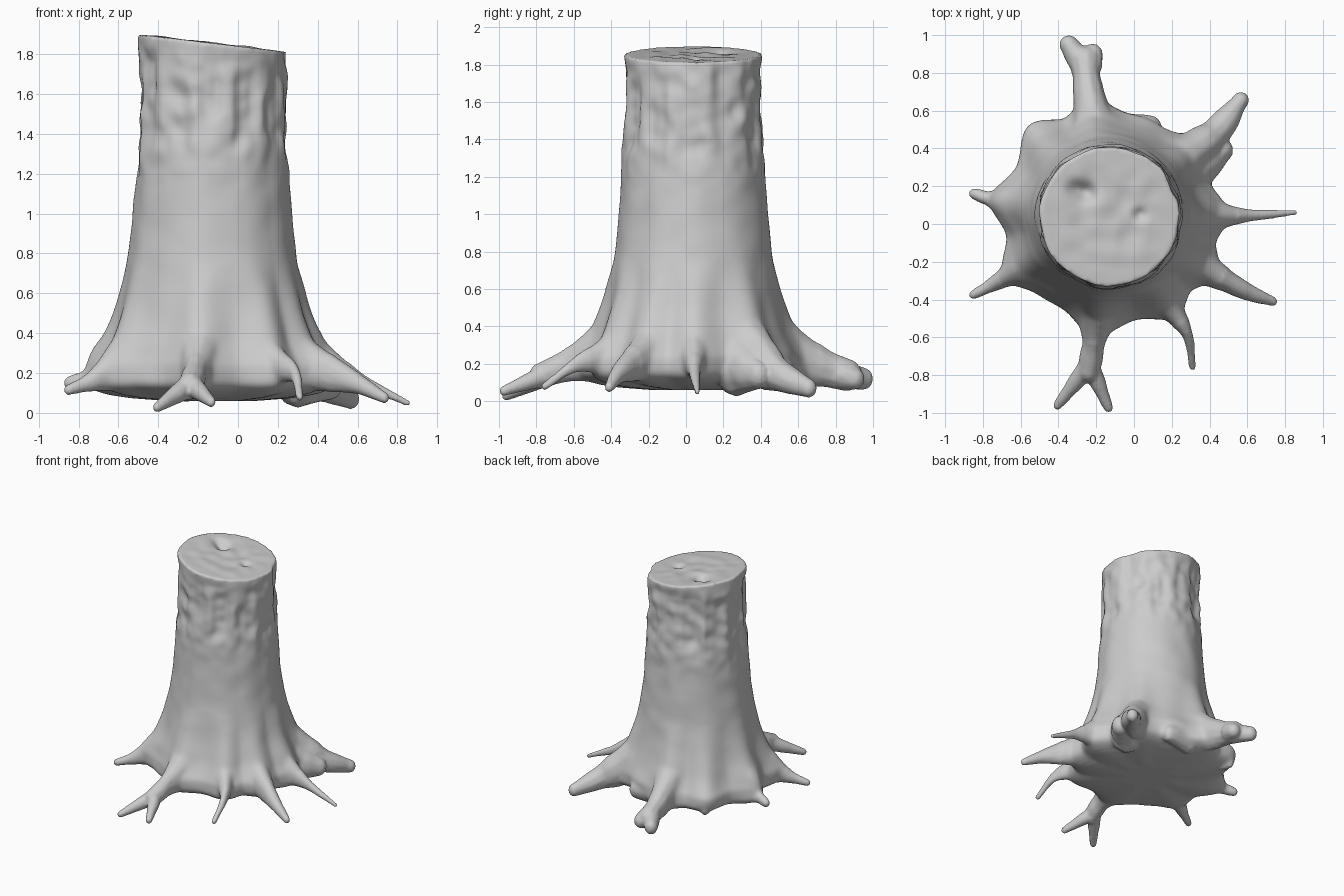
import bpy, bmesh, math, random
from mathutils import Vector, noise

if "Cube" in bpy.data.objects:
    bpy.data.objects.remove(bpy.data.objects["Cube"])

random.seed(4)
AXIS = Vector((-0.13, 0.04, 0))

# main roots: neck x, y, z, width, then tip x, y, z, width
ROOTS = [
    (-.215, -.64, .19, .065, -.24, -.78, .135, .065),  # front
    (.28, -.58, .20, .033, .31, -.755, .08, .02),      # front right
    (.58, -.35, .155, .05, .735, -.41, .075, .026),    # right, forward
    (.60, .045, .165, .038, .85, .06, .05, .016),      # right
    (.43, .48, .15, .085, .565, .655, .07, .048),      # back right
    (-.245, .72, .185, .08, -.26, .86, .14, .08),      # back
    (-.48, .43, .16, .06, -.525, .50, .13, .034),      # back left stub
    (-.74, .125, .175, .048, -.845, .16, .15, .03),    # left
    (-.72, -.305, .165, .047, -.85, -.375, .115, .025),# left, forward
]
# fork arms and lumps: start x, y, z, width, then end x, y, z, width
ARMS = [
    (-.24, -.75, .14, .06, -.405, -.96, .028, .025),
    (-.23, -.75, .14, .055, -.135, -.973, .055, .026),
    (-.27, .84, .14, .07, -.345, .95, .12, .055),
    (-.24, .84, .14, .07, -.22, .90, .12, .055),
    (-.10, .50, .18, .09, .09, .52, .15, .06),
    (.30, .27, .19, .12, .46, .39, .14, .07),
]


def direction(root):
    return (Vector((root[0], root[1], 0)) - AXIS).normalized()


RIDGES = [math.degrees(math.atan2(direction(r).y, direction(r).x)) for r in ROOTS]
# worn hollows high on the trunk: angle, height, half-angle, half-height, depth
HOLLOWS = [(30 * i + random.uniform(-4, 4), random.uniform(1.4, 1.66), random.uniform(8, 13),
            random.uniform(.14, .28), random.uniform(.015, .03)) for i in range(12)]


def clamp(v):
    return max(0.0, min(1.0, v))


def ang_diff(a, b):
    return (a - b + 180) % 360 - 180


def trunk_radius(a, z):
    # flared trunk with rounded underside
    r = min(0.585, 0.364 + 0.090 * math.exp((0.6 - z) / 0.4))
    r *= max(0.3, (1 - clamp((0.17 - z) / 0.11) ** 2.5) ** 0.4)
    # ridges running up from the roots
    ridge = max(math.exp(-(ang_diff(a, d) / 12) ** 2) for d in RIDGES)
    r += clamp((0.75 - z) / 0.5) * (0.075 * ridge - 0.03) + 0.006 * (ridge - 0.5)
    # hollows and bark texture below the rim
    rim = clamp((1.84 - z) / 0.08)
    for ha, hz, wa, wz, depth in HOLLOWS:
        r -= rim * depth * math.exp(-(ang_diff(a, ha) / wa) ** 4 - ((z - hz) / wz) ** 4)
    t = math.radians(a)
    p = Vector((0.4 * math.cos(t), 0.4 * math.sin(t), z))
    worn = clamp((z - 1.1) / 0.3) * rim
    rough = 0.014 * clamp((0.45 - z) / 0.2)
    return r + (0.006 + rough) * noise.noise(p * 7) + 0.016 * worn * noise.noise(p * 11)


def top_z(x, y):
    # slanted saw cut with a knot hole and shallow dents
    z = 1.855 - 0.12 * (x - AXIS.x)
    d = math.hypot(x - AXIS.x, y - AXIS.y)
    z += (1 - clamp(d / 0.34) ** 4) * 0.016 * noise.noise(Vector((x * 9, y * 9, 3)))
    for hx, hy, size, depth in [(-.25, .17, .05, .06), (-.31, .19, .04, .03), (.03, .05, .035, .035)]:
        z -= depth * math.exp(-((x - hx) ** 2 + (y - hy) ** 2) / size ** 2)
    return z


def add_trunk(bm, n=180, rows=130, rings=24):
    loops = []
    for j in range(rows + 1):
        loop = []
        for i in range(n):
            a = 360 * i / n
            c, s = math.cos(math.radians(a)), math.sin(math.radians(a))
            z = 0.06 + (1.795 - 0.043 * c) * j / rows
            r = trunk_radius(a, z)
            loop.append(bm.verts.new((AXIS.x + r * c, AXIS.y + r * s, z)))
        loops.append(loop)
    rim = [v.co.copy() for v in loops[-1]]
    for k in range(1, rings):
        inner = [AXIS.lerp(co, 1 - k / rings) for co in rim]
        loops.append([bm.verts.new((p.x, p.y, top_z(p.x, p.y))) for p in inner])
    for a, b in zip(loops, loops[1:]):
        for i in range(n):
            bm.faces.new((a[i], a[(i + 1) % n], b[(i + 1) % n], b[i]))
    bm.faces.new(loops[0][::-1])
    bm.faces.new(loops[-1])


def add_root(bm, pts, steps=14):
    # overlapping ellipsoids along a smooth path, fused later by the remesh
    P = [Vector(p) for p in pts]
    P = [2 * P[0] - P[1]] + P + [2 * P[-1] - P[-2]]
    for i in range(1, len(P) - 2):
        a, b, c, d = P[i - 1:i + 3]
        for s in range(steps + 1):
            t = s / steps
            q = 0.5 * (2 * b + (c - a) * t + (2 * a - 5 * b + 4 * c - d) * t ** 2
                       + (3 * b - a - 3 * c + d) * t ** 3)
            w = max(q[3], 0.013)
            h = w * (1.1 + 0.35 * clamp((q[2] - 0.14) / 0.06) * clamp((0.4 - q[2]) / 0.15))
            for v in bmesh.ops.create_icosphere(bm, subdivisions=2, radius=1)["verts"]:
                # gnarled surface
                bump = 1 + 0.12 * noise.noise(Vector((q[0], q[1], q[2])) * 12)
                v.co = Vector((q[0] + v.co.x * w * bump, q[1] + v.co.y * w * bump, q[2] + v.co.z * h))


# stump: trunk and roots fused into one skin
bm = bmesh.new()
add_trunk(bm)
for root in ROOTS:
    inside = AXIS + direction(root) * 0.36
    collar = AXIS + direction(root) * 0.53
    wide = root[3] * 0.5
    path = [(inside.x, inside.y, 0.37, 0.12 + wide), (collar.x, collar.y, 0.25, 0.068 + wide)]
    if (Vector(root[:2]) - AXIS.xy).length < 0.56:
        path.pop()
    add_root(bm, path + [root[:4], root[4:]])
for arm in ARMS:
    add_root(bm, [arm[:4], arm[4:]])
mesh = bpy.data.meshes.new("tree_stump")
bm.to_mesh(mesh)
bm.free()
stump = bpy.data.objects.new("tree_stump", mesh)
bpy.context.collection.objects.link(stump)

# root area gets extra softening so the roots flow into the trunk
remesh = stump.modifiers.new("fuse", 'REMESH')
remesh.mode = 'VOXEL'
remesh.voxel_size = 0.01
remesh.use_smooth_shade = True
bpy.context.view_layer.update()
fused = bpy.data.meshes.new_from_object(stump.evaluated_get(bpy.context.evaluated_depsgraph_get()))
stump.modifiers.clear()
stump.data = fused
group = stump.vertex_groups.new(name="base")
group.add([v.index for v in fused.vertices if 0.1 < v.co.z < 0.6
           and (v.co.xy - AXIS.xy).length < 0.68], 1.0, 'REPLACE')
for name, count, mask in (("blend", 30, "base"), ("soften", 6, "")):
    smooth = stump.modifiers.new(name, 'SMOOTH')
    smooth.factor = 0.5
    smooth.iterations = count
    smooth.vertex_group = mask
